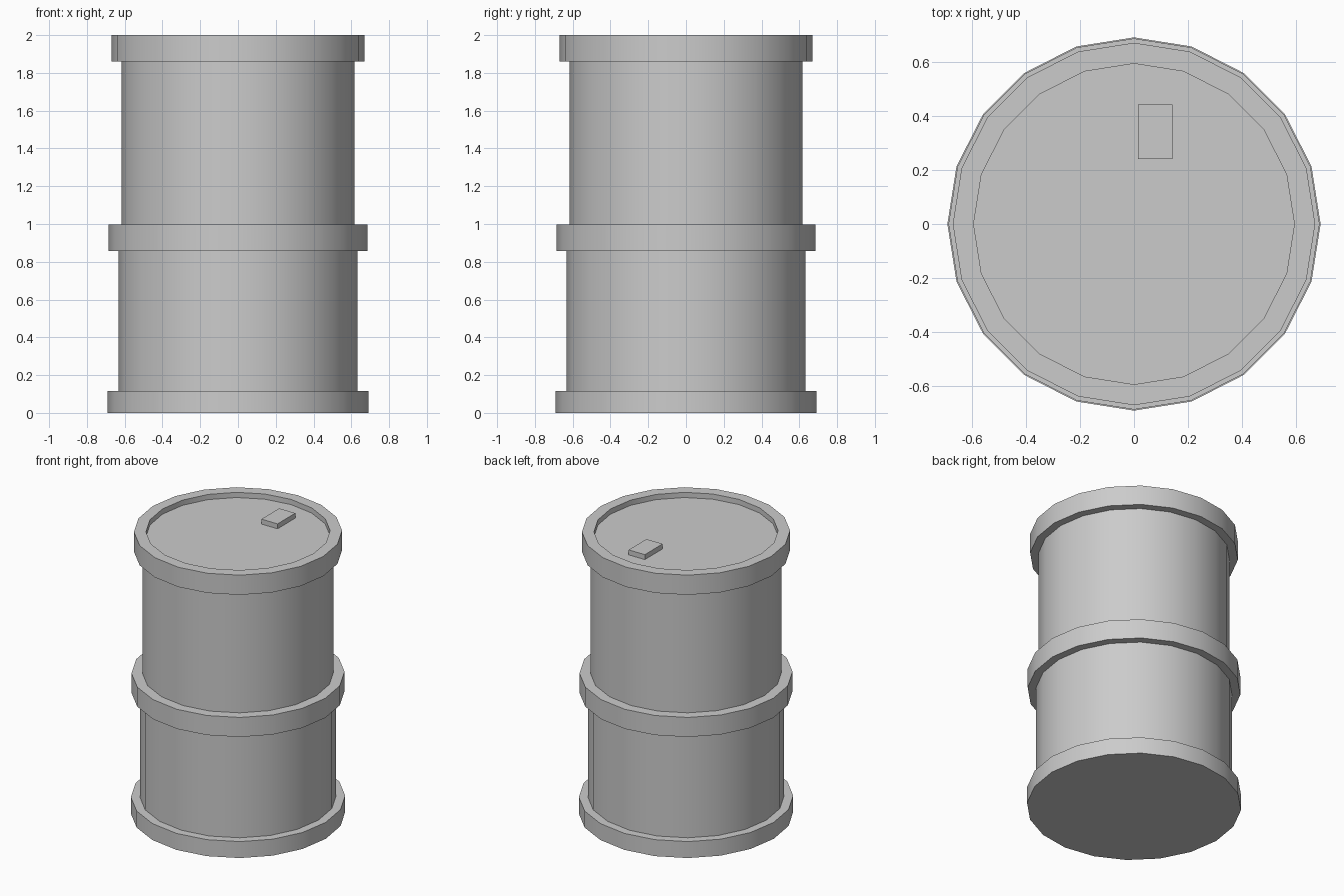
import bpy, bmesh, math

if "Cube" in bpy.data.objects:
    bpy.data.objects.remove(bpy.data.objects["Cube"])

SIDES = 20


def finish(name, bm):
    bmesh.ops.recalc_face_normals(bm, faces=bm.faces)
    mesh = bpy.data.meshes.new(name)
    bm.to_mesh(mesh)
    bm.free()
    obj = bpy.data.objects.new(name, mesh)
    bpy.context.collection.objects.link(obj)
    return obj


def lathe(name, profile):
    """Spin an (r, z) profile around z and cap both ends."""
    bm = bmesh.new()
    rings = []
    for r, z in profile:
        rings.append([bm.verts.new((r * math.cos(2 * math.pi * i / SIDES),
                                    r * math.sin(2 * math.pi * i / SIDES), z))
                      for i in range(SIDES)])
    for a, b in zip(rings, rings[1:]):
        for i in range(SIDES):
            j = (i + 1) % SIDES
            bm.faces.new((a[i], a[j], b[j], b[i]))
    bm.faces.new(rings[0])
    bm.faces.new(rings[-1])
    obj = finish(name, bm)
    bpy.context.view_layer.objects.active = obj
    obj.select_set(True)
    bpy.ops.object.shade_smooth_by_angle(angle=math.radians(30))
    obj.select_set(False)
    return obj


# Drum: base hoop, lower wall, middle hoop, upper wall, rim, recessed lid
lathe("barrel_body", [
    (0.69, 0.0), (0.69, 0.117),
    (0.632, 0.117), (0.632, 0.858),
    (0.686, 0.858), (0.686, 0.997),
    (0.616, 0.997), (0.616, 1.86),
    (0.67, 1.86), (0.67, 2.0),
    (0.593, 2.0), (0.593, 1.963),
])

# Small rectangular cap on the lid
bm = bmesh.new()
bmesh.ops.create_cube(bm, size=1)
bmesh.ops.scale(bm, vec=(0.127, 0.20, 0.04), verts=bm.verts)
bmesh.ops.translate(bm, vec=(0.0785, 0.341, 1.978), verts=bm.verts)
finish("lid_cap", bm)
